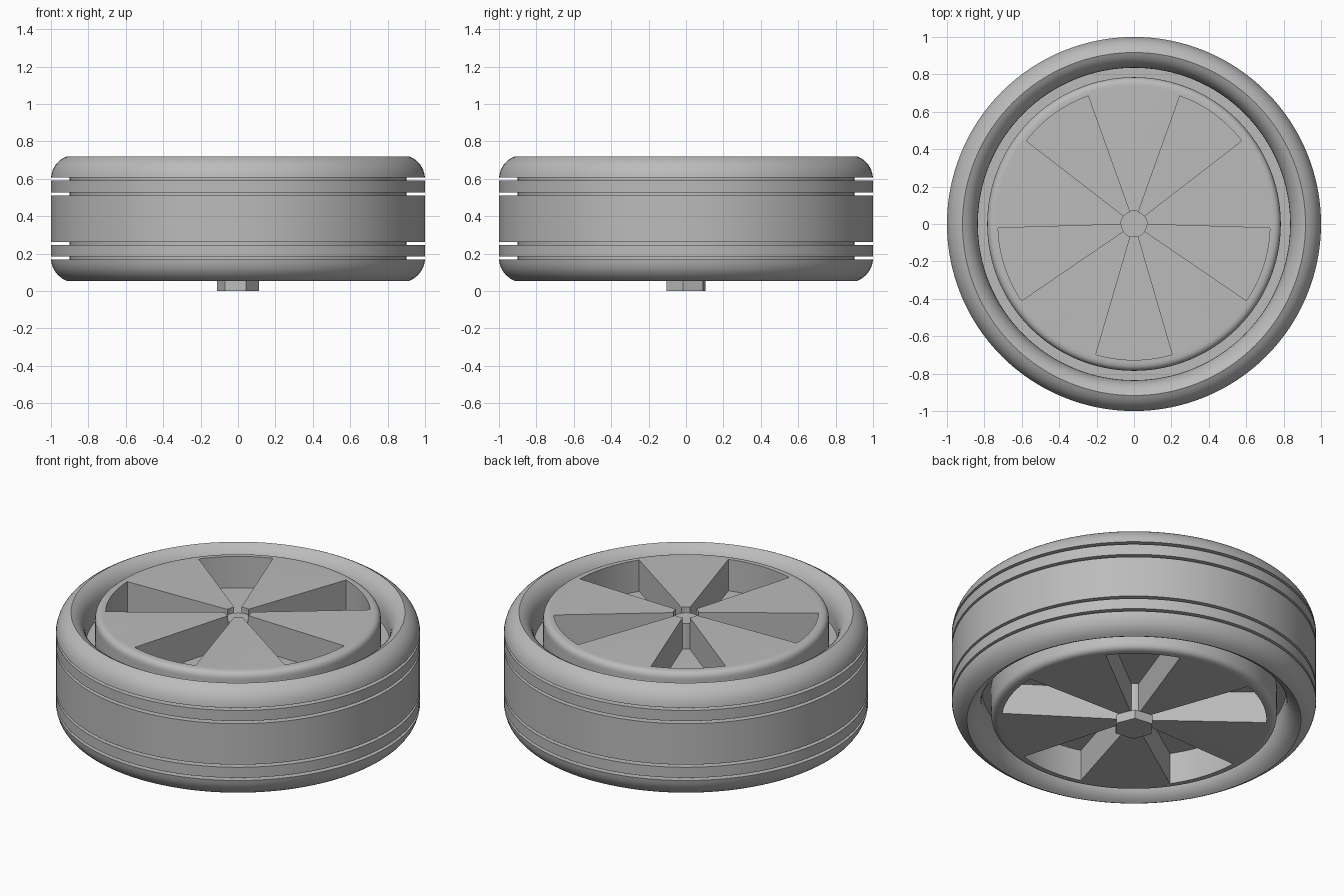
import bpy, bmesh
from math import sin, cos, pi, radians

old = bpy.data.objects.get("Cube")
if old:
    bpy.data.objects.remove(old, do_unlink=True)

SEG = 128
BOTTOM, TOP = 0.055, 0.72
MID = (BOTTOM + TOP) / 2
HALF = (TOP - BOTTOM) / 2
WEB = 0.142          # half thickness of the centre web
HUB_R, POCKET_R, RIM_R = 0.07, 0.727, 0.785

grey = bpy.data.materials.new("light grey")
grey.use_nodes = True
colour = (0.5, 0.5, 0.5, 1)
grey.diffuse_color = colour
grey.node_tree.nodes["Principled BSDF"].inputs["Base Color"].default_value = colour


def finish(name, bm):
    bmesh.ops.recalc_face_normals(bm, faces=bm.faces)
    mesh = bpy.data.meshes.new(name)
    bm.to_mesh(mesh)
    bm.free()
    mesh.materials.append(grey)
    obj = bpy.data.objects.new(name, mesh)
    bpy.context.collection.objects.link(obj)
    return obj


def activate(obj):
    bpy.ops.object.select_all(action='DESELECT')
    obj.select_set(True)
    bpy.context.view_layer.objects.active = obj


def smooth(obj):
    activate(obj)
    bpy.ops.object.shade_smooth_by_angle(angle=radians(30))


def lathe(name, profile, closed):
    """Revolve (radius, height) points; open profiles get flat end caps."""
    bm = bmesh.new()
    rings = [[bm.verts.new((r * cos(2 * pi * i / SEG), r * sin(2 * pi * i / SEG), z))
              for i in range(SEG)] for r, z in profile]
    pairs = list(zip(rings, rings[1:]))
    if closed:
        pairs.append((rings[-1], rings[0]))
    else:
        bm.faces.new(rings[0])
        bm.faces.new(rings[-1])
    for a, b in pairs:
        for i in range(SEG):
            j = (i + 1) % SEG
            bm.faces.new((a[i], a[j], b[j], b[i]))
    return finish(name, bm)


def prisms(name, outlines, z0, z1):
    bm = bmesh.new()
    for outline in outlines:
        face = bm.faces.new([bm.verts.new((x, y, z0)) for x, y in outline])
        new = bmesh.ops.extrude_face_region(bm, geom=[face])["geom"]
        verts = [v for v in new if isinstance(v, bmesh.types.BMVert)]
        bmesh.ops.translate(bm, verts=verts, vec=(0, 0, z1 - z0))
    return finish(name, bm)


def arc(r, start, end, n):
    angles = [radians(start + (end - start) * i / n) for i in range(n + 1)]
    return [(r * cos(a), r * sin(a)) for a in angles]


def mirrored(upper):
    """Complete a profile by reflecting its upper half about mid height."""
    return [(r, MID + h) for r, h in upper] + [(r, MID - h) for r, h in reversed(upper)]


def curve(p, q, c, n=8):
    """Points of a quadratic curve from p to q bending towards c."""
    ts = [i / n for i in range(n + 1)]
    return [tuple((1 - t) ** 2 * a + 2 * t * (1 - t) * b + t * t * d
                  for a, b, d in zip(p, c, q)) for t in ts]


def cut(obj, cutter):
    cutter.hide_render = True
    mod = obj.modifiers.new("cut", 'BOOLEAN')
    mod.operation = 'DIFFERENCE'
    mod.solver = 'EXACT'
    mod.object = cutter
    activate(obj)
    bpy.ops.object.modifier_apply(modifier=mod.name)
    bpy.data.objects.remove(cutter, do_unlink=True)


# Tyre: rounded shoulders, tapered inner lips and four tread grooves
tyre_half = curve((0.835, 0.2), (0.917, HALF), (0.84, 0.3))
tyre_half += curve((0.917, HALF), (1, 0.22), (0.99, 0.3))[1:]
for h in (0.212, 0.132):
    tyre_half += [(1, h + 0.008), (0.9, h + 0.008), (0.9, h - 0.008), (1, h - 0.008)]
smooth(lathe("tyre", mirrored(tyre_half), True))

# Wheel: drum with rounded edges and a web reaching out under the tyre lip
wheel_half = curve((0.74, HALF), (RIM_R, HALF - 0.045), (RIM_R, HALF))
wheel_half += [(RIM_R, WEB), (0.86, WEB)]
wheel = lathe("wheel", mirrored(wheel_half), False)

# Five wedge pockets on each face, and a shallow recess over the hub
centres = [-90 + 72 * k for k in range(5)]
w = 16.3
wedges = [arc(POCKET_R, c - w, c + w, 12) + arc(HUB_R, c + w, c - w, 4) for c in centres]
star = []
for c in centres:
    star += arc(POCKET_R, c - w, c + w, 12) + arc(HUB_R, c + w, c + 72 - w, 5)
cut(wheel, prisms("recess_cutter", [star], TOP - 0.035, TOP + 0.1))
cut(wheel, prisms("top_pocket_cutter", wedges, MID + WEB, TOP - 0.02))
cut(wheel, prisms("bottom_pocket_cutter", wedges, BOTTOM - 0.1, MID - WEB))
smooth(wheel)

# Hexagonal axle nut underneath
prisms("axle_nut", [arc(0.113, -7.5, 292.5, 5)], 0, BOTTOM)
